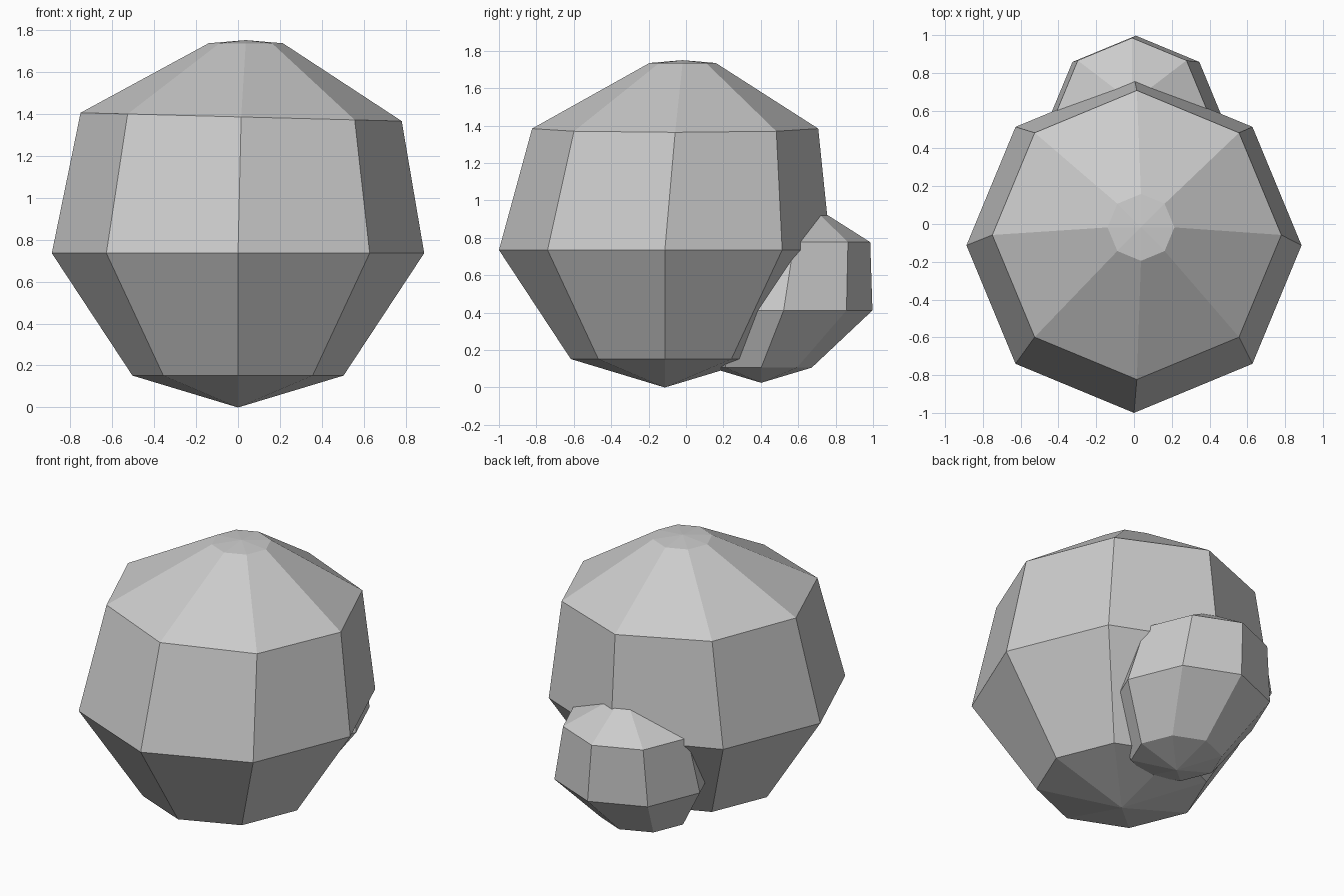
import bpy, bmesh
from math import cos, sin, pi

if "Cube" in bpy.data.objects:
    bpy.data.objects.remove(bpy.data.objects["Cube"])

SIDES = 8


def faceted_lump(name, bottom, rings, top):
    """Closed eight-sided lump. Each ring is (cx, cy, z, radius, x tilt)."""
    bm = bmesh.new()
    loops = []
    for cx, cy, z, r, tilt in rings:
        loop = []
        for i in range(SIDES):
            a = 2 * pi * i / SIDES
            dx, dy = r * cos(a), r * sin(a)
            loop.append(bm.verts.new((cx + dx, cy + dy, z + tilt * dx)))
        loops.append(loop)
    low, high = bm.verts.new(bottom), bm.verts.new(top)
    for i in range(SIDES):
        j = (i + 1) % SIDES
        bm.faces.new((low, loops[0][j], loops[0][i]))
        for a, b in zip(loops, loops[1:]):
            bm.faces.new((a[i], a[j], b[j], b[i]))
        bm.faces.new((loops[-1][i], loops[-1][j], high))
    bmesh.ops.recalc_face_normals(bm, faces=bm.faces)
    mesh = bpy.data.meshes.new(name)
    bm.to_mesh(mesh)
    bm.free()
    obj = bpy.data.objects.new(name, mesh)
    bpy.context.collection.objects.link(obj)
    return obj


# Large lump, its upper rings shifted slightly back and right
faceted_lump("large_lump", (0, -0.113, 0), [
    (0, -0.113, 0.152, 0.503, 0),
    (0, -0.113, 0.735, 0.887, 0),
    (0.015, -0.058, 1.384, 0.765, -0.026),
    (0.037, -0.018, 1.735, 0.177, 0),
], (0.037, -0.018, 1.75))

# Small lump leaning outward at the back
faceted_lump("small_lump", (0.01, 0.402, 0.025), [
    (0.01, 0.402, 0.106, 0.27, 0),
    (0.01, 0.522, 0.412, 0.475, 0),
    (-0.01, 0.578, 0.777, 0.407, 0),
    (-0.01, 0.63, 0.942, 0.095, 0),
], (-0.01, 0.63, 0.955))
